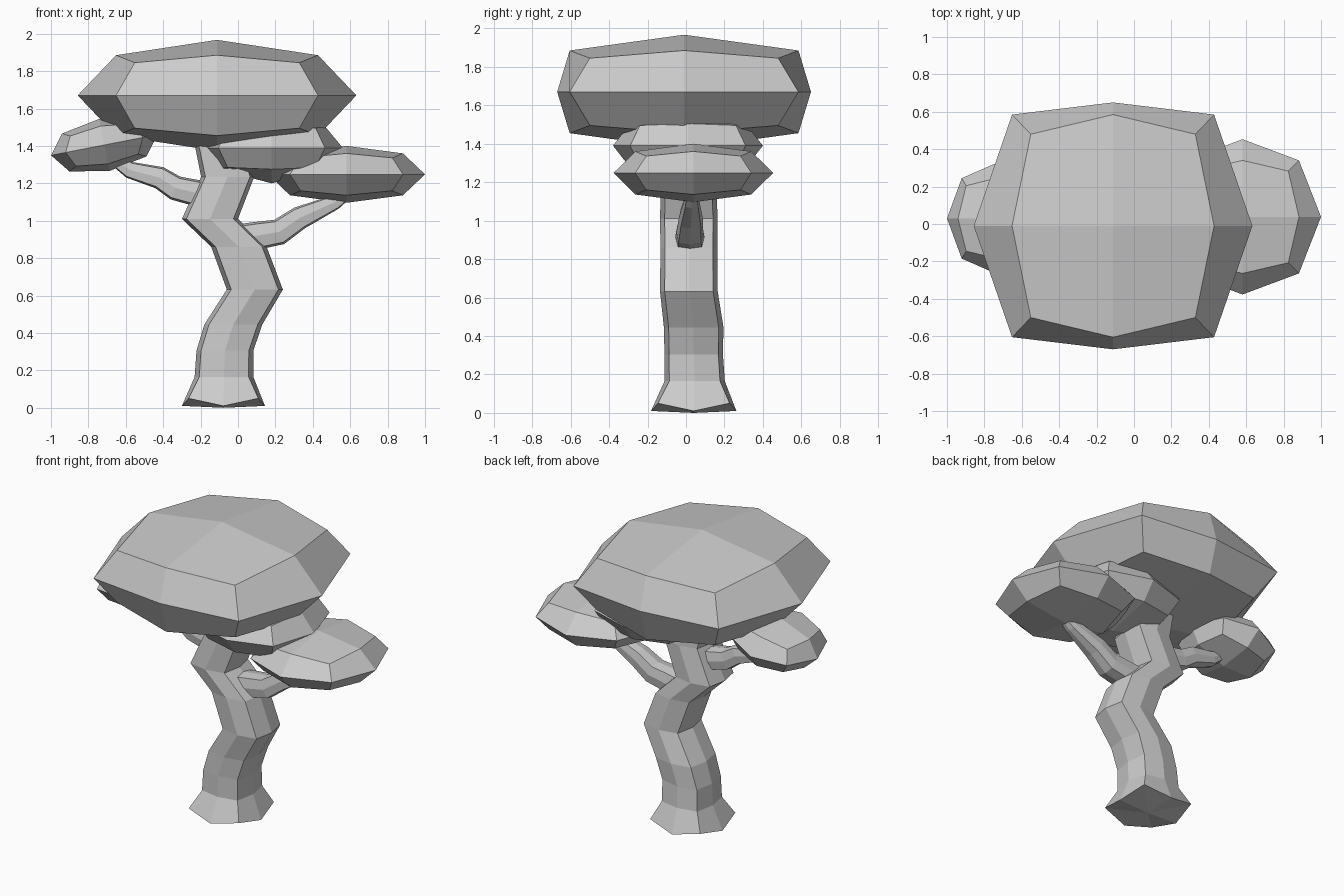
import bpy
import math
from mathutils import Vector

if "Cube" in bpy.data.objects:
    bpy.data.objects.remove(bpy.data.objects["Cube"])


def make_object(name, verts, faces):
    mesh = bpy.data.meshes.new(name)
    mesh.from_pydata(verts, [], faces)
    mesh.update()
    obj = bpy.data.objects.new(name, mesh)
    bpy.context.collection.objects.link(obj)
    return obj


def foliage(name, centre, hx, hy, hz, tilt=0.0):
    """Faceted clump: a cube cut once each way; each half-size triple is
    (face centre, edge middle, corner)."""
    index, verts, faces = {}, [], []
    steps = (-1, 0, 1)
    for i in steps:
        for j in steps:
            for k in steps:
                n = abs(i) + abs(j) + abs(k) - 1
                if n >= 0:
                    index[(i, j, k)] = len(verts)
                    verts.append((i * hx[n], j * hy[n], k * hz[n]))
    for axis in range(3):
        for side in (-1, 1):
            for u in (-1, 0):
                for v in (-1, 0):
                    quad = []
                    for a, b in ((u, v), (u + 1, v), (u + 1, v + 1), (u, v + 1)):
                        key = [0, 0, 0]
                        key[axis], key[(axis + 1) % 3], key[(axis + 2) % 3] = side, a, b
                        quad.append(index[tuple(key)])
                    faces.append(quad if side > 0 else quad[::-1])
    obj = make_object(name, verts, faces)
    obj.location = centre
    obj.rotation_euler = (0, math.radians(tilt), 0)
    return obj


RING = [(1, 0), (.84, .84), (0, 1), (-.84, .84), (-1, 0), (-.84, -.84), (0, -1), (.84, -.84)]


def limb(name, path, level=False, foot_lift=0.0):
    """Eight-sided tube along (x, y, z, radius) points."""
    pts = [Vector(p[:3]) for p in path]
    verts, faces = [], []
    for i, p in enumerate(pts):
        along = pts[min(i + 1, len(pts) - 1)] - pts[max(i - 1, 0)]
        if level:
            along = Vector((0, 0, 1))
        across = Vector((0, 1, 0)).cross(along).normalized()
        r = path[i][3]
        for a, b in RING:
            v = p + across * (a * r) + Vector((0, b * r, 0))
            if i == 0 and a and b:
                v.z += foot_lift
            verts.append(v)
    for i in range(len(pts) - 1):
        for s in range(8):
            t = (s + 1) % 8
            faces.append((i * 8 + s, i * 8 + t, i * 8 + 8 + t, i * 8 + 8 + s))
    # End caps fan out from a centre point
    first, last = len(verts), (len(pts) - 1) * 8
    foot = pts[0].copy()
    foot.z -= 0.01 if foot_lift else 0
    verts += [foot, pts[-1]]
    for s in range(8):
        t = (s + 1) % 8
        faces.append((first, t, s))
        faces.append((first + 1, last + s, last + t))
    return make_object(name, verts, faces)


# Winding trunk with flared foot
limb("trunk", [
    (-.078, .04, .01, .222), (-.075, .045, .165, .157), (-.07, .04, .305, .152),
    (-.025, .04, .445, .155), (.09, .015, .632, .15), (.005, .015, .86, .148),
    (-.15, .015, 1.01, .15), (-.055, .012, 1.235, .142), (-.11, .01, 1.45, .13)],
    level=True, foot_lift=.04)

# Side branches
limb("right_branch", [
    (.0, .02, .90, .08), (.09, .02, .918, .075), (.22, .02, .94, .07),
    (.33, .025, 1.015, .062), (.52, .03, 1.1, .04), (.6, .03, 1.16, .03)])
limb("left_branch", [
    (-.15, .02, 1.13, .075), (-.23, .02, 1.15, .07), (-.335, .02, 1.175, .066),
    (-.42, .025, 1.23, .06), (-.58, .03, 1.272, .045), (-.68, .03, 1.34, .03)])

# Foliage clumps
foliage("main_canopy", (-.112, -.01, 1.67),
        (.745, .54, .44), (.66, .595, .49), (.297, .215, .175))
foliage("middle_foliage", (.18, .01, 1.39),
        (.38, .285, .235), (.39, .3, .25), (.19, .115, .105))
foliage("right_foliage", (.58, .038, 1.248),
        (.42, .302, .245), (.415, .302, .245), (.152, .112, .088))
foliage("left_foliage", (-.715, .03, 1.405),
        (.29, .21, .17), (.305, .215, .175), (.142, .103, .082), tilt=-11)
